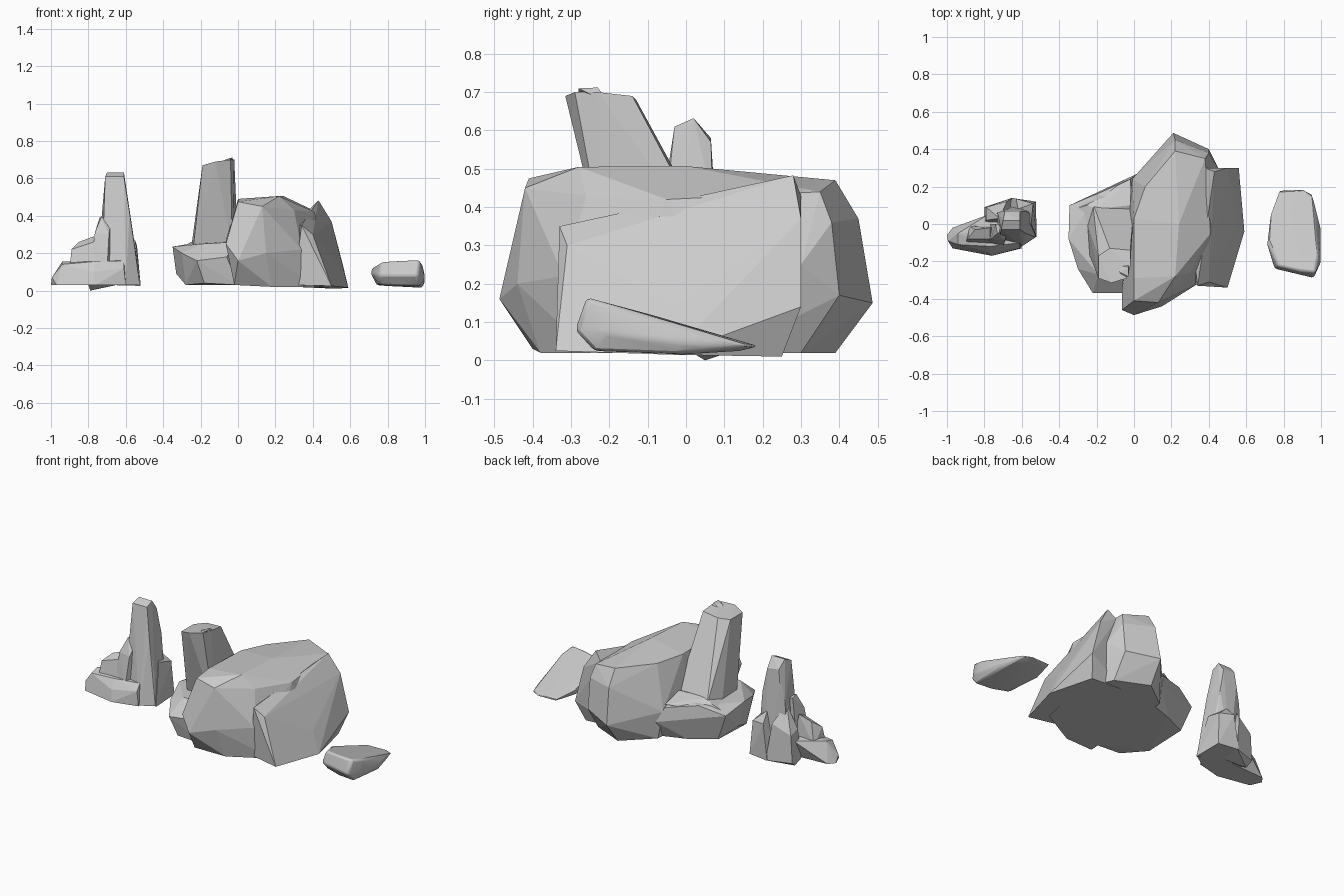
import bpy, bmesh


def rock(name, pts, bevel=0.0):
    """Faceted stone: convex hull of a few corner points."""
    bm = bmesh.new()
    for p in pts:
        bm.verts.new(p)
    res = bmesh.ops.convex_hull(bm, input=bm.verts[:])
    junk = {g for g in res["geom_interior"] + res["geom_unused"]
            if isinstance(g, bmesh.types.BMVert)}
    bmesh.ops.delete(bm, geom=list(junk), context='VERTS')
    bmesh.ops.dissolve_limit(bm, angle_limit=0.06, verts=bm.verts[:], edges=bm.edges[:])
    bmesh.ops.recalc_face_normals(bm, faces=bm.faces[:])
    me = bpy.data.meshes.new(name)
    bm.to_mesh(me)
    bm.free()
    ob = bpy.data.objects.new(name, me)
    bpy.context.collection.objects.link(ob)
    if bevel:
        m = ob.modifiers.new("worn_edges", 'BEVEL')
        m.width, m.segments = bevel, 2
        bpy.context.view_layer.objects.active = ob
        ob.select_set(True)
        bpy.ops.object.shade_smooth_by_angle(angle=0.7)
        ob.select_set(False)
    return ob


# Big central boulder: foot, waist, crown
rock("main_boulder", [
    (-0.02, -0.40, .03), (0.18, -0.38, .02), (0.42, -0.25, .02), (0.50, 0.10, .02),
    (0.40, 0.30, .02), (0.20, 0.39, .02), (0.02, 0.25, .03),
    (-0.065, -0.46, .25), (-0.065, -0.36, .27), (0.0, -0.487, .16), (0.15, -0.44, .20),
    (0.34, -0.32, .22), (0.21, 0.487, .15), (0.40, 0.40, .17), (0.45, 0.30, .25),
    (-0.01, 0.24, .20), (-0.03, 0.03, .28), (0.22, 0.45, .37), (0.40, 0.38, .36),
    (0.0, -0.41, .475), (0.13, -0.42, .45), (0.0, -0.29, .49), (0.22, -0.28, .505),
    (0.30, -0.26, .43), (0.0, 0.03, .48), (0.24, 0.0, .507), (0.06, 0.20, .47),
    (0.22, 0.39, .47), (0.38, 0.35, .44), (0.41, -0.05, .42)])

# Slab leaning on its right side
rock("side_slab", [
    (0.43, 0.28, .483), (0.38, 0.30, .43), (0.50, 0.30, .37), (0.56, 0.30, .14),
    (0.52, 0.25, .01), (0.30, 0.25, .02), (0.54, -0.03, .14), (0.59, -0.04, .015),
    (0.50, -0.34, .025), (0.30, -0.30, .03), (0.34, -0.33, .35), (0.40, -0.31, .30),
    (0.42, 0.0, .39), (0.30, 0.0, .35)])

# Low rock on the left, carrying the leaning pillar
rock("low_rock", [
    (-0.28, -0.20, .03), (-0.18, -0.34, .04), (0.0, -0.34, .03), (0.05, 0.22, .03),
    (-0.12, 0.16, .03), (-0.28, 0.08, .04), (-0.33, -0.05, .09),
    (-0.345, 0.10, .21), (-0.35, -0.08, .235), (-0.30, -0.24, .20), (-0.22, -0.37, .16),
    (-0.06, -0.37, .18), (-0.19, -0.27, .25), (-0.02, -0.28, .26),
    (-0.24, 0.13, .25), (-0.20, 0.16, .26), (-0.02, 0.24, .23), (0.0, 0.10, .27),
    (0.02, 0.27, .14)])
rock("low_rock_cap", [
    (-0.32, 0.08, .22), (-0.25, 0.10, .26), (-0.20, 0.08, .28), (-0.02, 0.10, .285),
    (-0.02, 0.24, .25), (-0.20, 0.15, .23), (-0.02, -0.1, .2), (-0.30, -0.1, .22)])
rock("leaning_pillar", [
    (-0.24, -0.16, .22), (-0.03, -0.20, .22), (0.0, 0.10, .24), (-0.22, 0.11, .24),
    (-0.25, 0.0, .23), (-0.20, -0.23, .60), (-0.19, -0.29, .67), (-0.12, -0.315, .69),
    (-0.04, -0.29, .70), (-0.02, -0.23, .70), (-0.02, -0.14, .69), (-0.13, -0.13, .68),
    (-0.19, -0.17, .67), (-0.01, -0.04, .50), (-0.18, -0.04, .50)])
rock("pillar_tip", [
    (-0.09, -0.28, .67), (-0.03, -0.28, .71), (-0.03, -0.23, .712), (-0.07, -0.26, .70),
    (-0.02, -0.2, .67), (-0.10, -0.22, .67)])

# Left group: tall spire with shoulders
rock("tall_spire", [
    (-0.73, -0.09, .03), (-0.60, -0.12, .03), (-0.525, -0.07, .03), (-0.54, 0.06, .03),
    (-0.63, 0.10, .03), (-0.74, 0.06, .03), (-0.545, -0.05, .20), (-0.55, 0.05, .22),
    (-0.72, -0.05, .36), (-0.73, 0.06, .38), (-0.58, -0.05, .42), (-0.58, 0.07, .42),
    (-0.70, 0.07, .50), (-0.69, 0.065, .58), (-0.61, 0.065, .57),
    (-0.71, -0.03, .61), (-0.70, 0.02, .632), (-0.61, 0.02, .632), (-0.61, -0.03, .61)])
rock("spire_back_buttress", [
    (-0.66, 0.14, .03), (-0.525, 0.12, .03), (-0.52, -0.07, .025), (-0.70, 0.0, .03),
    (-0.63, 0.135, .25), (-0.54, 0.11, .24), (-0.55, 0.0, .27), (-0.62, 0.08, .31)])
rock("spire_left_buttress", [
    (-0.80, 0.09, .03), (-0.80, 0.0, .03), (-0.65, 0.14, .03), (-0.65, 0.0, .03),
    (-0.79, 0.09, .20), (-0.79, 0.02, .22), (-0.68, 0.12, .26), (-0.72, 0.03, .36),
    (-0.79, 0.05, .0)])

# Short spires and flat foot in front of it
rock("small_spire", [
    (-0.79, -0.10, .12), (-0.70, -0.12, .12), (-0.66, -0.02, .12), (-0.77, 0.0, .12),
    (-0.765, -0.08, .31), (-0.69, -0.09, .30), (-0.73, -0.05, .395), (-0.68, -0.04, .37),
    (-0.68, 0.0, .38), (-0.74, 0.0, .39)])
rock("stub_rock", [
    (-0.90, -0.10, .12), (-0.76, -0.11, .12), (-0.74, -0.01, .12), (-0.88, -0.01, .12),
    (-0.89, -0.08, .22), (-0.85, -0.03, .26), (-0.77, -0.02, .29), (-0.77, -0.08, .26)])
rock("flat_foot", [
    (-1.0, -0.06, .03), (-0.97, -0.13, .03), (-0.76, -0.17, .03), (-0.60, -0.13, .03),
    (-0.64, 0.0, .03), (-0.97, -0.02, .03), (-0.995, -0.09, .07), (-0.94, -0.11, .14),
    (-0.77, -0.155, .10), (-0.61, -0.13, .12), (-0.61, -0.10, .16), (-0.77, -0.12, .155),
    (-0.94, -0.05, .155), (-0.78, 0.05, .15), (-0.62, -0.03, .165)])

# Worn wedge-shaped pebble on the right
rock("pebble", [
    (0.76, -0.20, .03), (0.86, -0.23, .025), (0.97, -0.24, .025), (0.985, -0.02, .015),
    (0.92, 0.14, .025), (0.79, 0.14, .025), (0.74, 0.02, .03),
    (0.71, -0.11, .09), (0.75, -0.24, .08), (0.87, -0.26, .08), (0.96, -0.29, .08),
    (1.0, -0.20, .07), (1.0, -0.02, .05), (0.955, 0.16, .04), (0.90, 0.19, .037),
    (0.78, 0.185, .037), (0.73, 0.05, .065),
    (0.72, -0.11, .125), (0.77, -0.225, .155), (0.88, -0.25, .162), (0.97, -0.26, .165),
    (0.985, -0.19, .145)], bevel=0.012)
